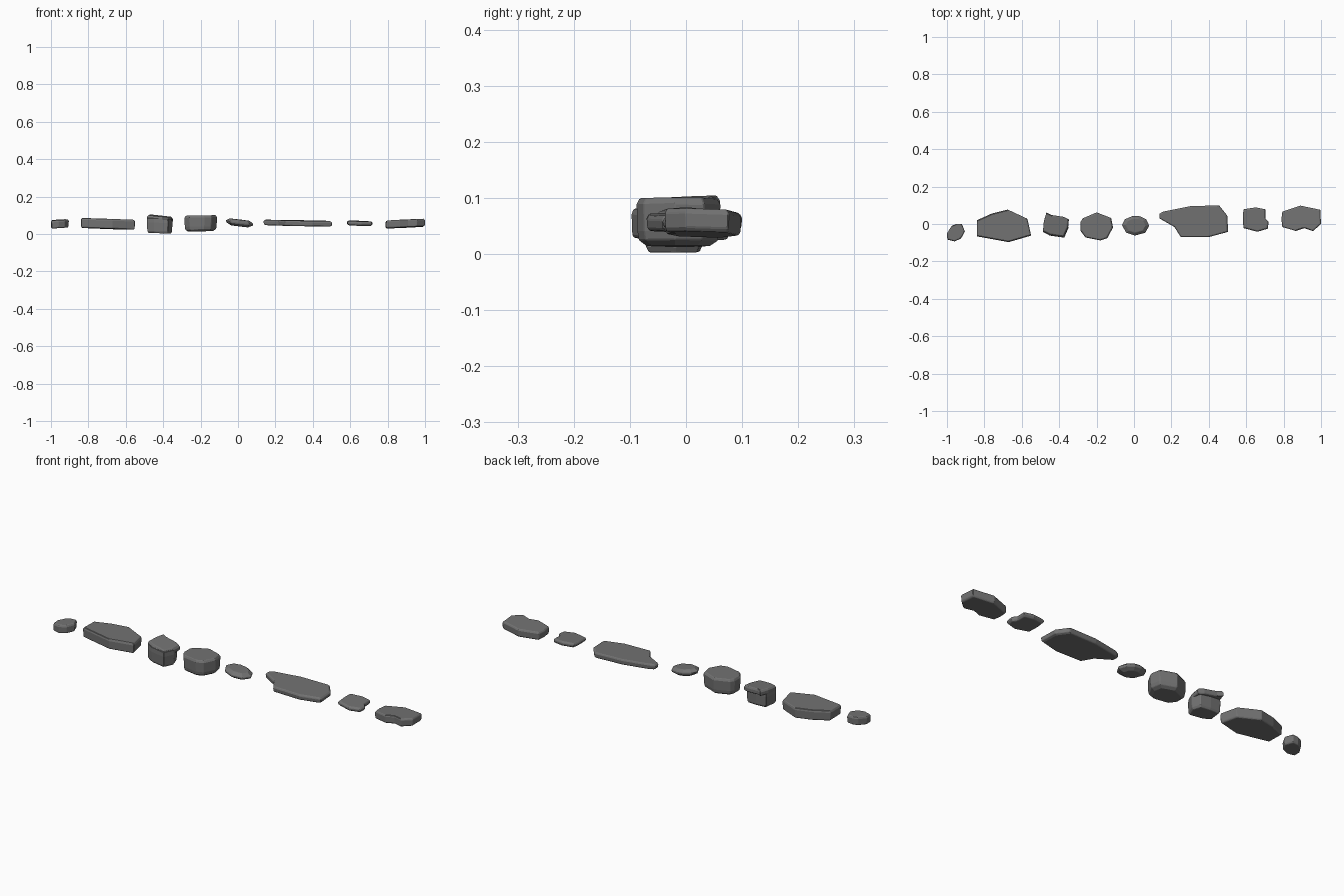
import bpy, bmesh
from mathutils import Vector

# Dark stone colour shared by all rocks
stone = bpy.data.materials.new("dark_stone")
stone.diffuse_color = (0.17, 0.17, 0.17, 1)


def rock(name, outline, rings, tilt=(0, 0), bevel=0.002):
    """Outline in hundredths (x, y); rings are (z, scale), bottom to top."""
    pts = [Vector((x / 100, y / 100)) for x, y in outline]
    c = sum(pts, Vector((0, 0))) / len(pts)
    bm = bmesh.new()
    loops = []
    for z, s in rings:
        loop = []
        for p in pts:
            d = (p - c) * s
            loop.append(bm.verts.new((c.x + d.x, c.y + d.y,
                                      z + tilt[0] * d.x + tilt[1] * d.y)))
        loops.append(loop)
    n = len(pts)
    for a, b in zip(loops, loops[1:]):
        for i in range(n):
            j = (i + 1) % n
            bm.faces.new((a[i], a[j], b[j], b[i]))
    bm.faces.new(loops[0])
    bm.faces.new(loops[-1])
    bmesh.ops.recalc_face_normals(bm, faces=bm.faces)
    me = bpy.data.meshes.new(name)
    bm.to_mesh(me)
    bm.free()
    me.materials.append(stone)
    ob = bpy.data.objects.new(name, me)
    bpy.context.collection.objects.link(ob)
    m = ob.modifiers.new("worn_edges", 'BEVEL')
    m.width, m.segments = bevel, 1
    m.limit_method = 'ANGLE'
    m.angle_limit = 0.6
    return ob


# Small pebble at the left end
rock("small_pebble",
     [(-100, -5), (-97.5, -1), (-95, 0), (-92, 0), (-90.4, -4),
      (-92.5, -7.8), (-96, -9.3), (-99.8, -8.3)],
     [(0.033, 0.9), (0.039, 0.98), (0.066, 1), (0.076, 0.9)], (0.05, 0.04))

# Broad slab
rock("broad_slab",
     [(-84, 2), (-76, 5.6), (-67.5, 7.7), (-57, 2.8), (-55, -6.2),
      (-67, -9.7), (-84, -6.6)],
     [(0.028, 0.95), (0.034, 0.985), (0.07, 1), (0.08, 0.96)], (-0.035, -0.02))

# Tall block: body, with a plate on top overhanging the back
rock("tall_block",
     [(-47.8, 2.8), (-42, 3), (-36.4, 2.4), (-35, -2), (-37.3, -7.3),
      (-45, -6.2), (-48.7, -4.2)],
     [(0.004, 0.88), (0.014, 0.97), (0.06, 1), (0.084, 0.97)], (-0.03, 0))
rock("tall_block_plate",
     [(-46.8, 6.2), (-44, 4.8), (-37.5, 3.8), (-34.8, 2.5), (-35.2, -2),
      (-37.5, -7), (-45, -5.8), (-48.7, -4), (-48.2, 1.5)],
     [(0.068, 0.95), (0.074, 1), (0.087, 0.99), (0.097, 0.89)], (-0.1, 0.06))

# Round block
rock("round_block",
     [(-28.6, 1), (-27.4, 3), (-20, 6.2), (-12.2, 3.2), (-11.2, -2),
      (-14.3, -7.6), (-18, -8.8), (-26, -7.2), (-28.6, -3.6)],
     [(0.014, 0.75), (0.024, 0.94), (0.04, 0.98), (0.088, 1), (0.099, 0.92)],
     (0.02, 0))

# Flat pebble, tilted down to the right
rock("flat_pebble",
     [(-6.5, -0.5), (-5, 2.5), (-1, 4.2), (3, 4.2), (6.6, 2.5), (8.2, -1),
      (6, -4.7), (0.5, -6.2), (-4.2, -4.7)],
     [(0.041, 0.62), (0.054, 0.97), (0.064, 1), (0.077, 0.72)], (-0.12, 0.02))

# Long slab with a tapering left end
rock("long_slab",
     [(13.6, 5.5), (15.5, 6.6), (30, 9.5), (45.5, 10), (49.9, 4.5),
      (50.4, -4.2), (40, -7), (25, -7), (21.5, -1.5), (13.6, 3)],
     [(0.044, 0.93), (0.049, 0.985), (0.065, 1), (0.073, 0.95)], (-0.018, 0.02))

# Thin chip with a notched side
rock("thin_chip",
     [(58.5, 7.9), (65, 8.9), (70.2, 7.9), (70.2, 3), (72, 1), (71.6, -2.5),
      (66, -4.2), (58.5, -2.2), (58.1, 3.5)],
     [(0.045, 0.87), (0.053, 0.98), (0.061, 1), (0.069, 0.9)], (-0.03, 0.03))

# Wide stone at the right end
rock("wide_stone",
     [(79.3, 6.6), (89, 9.8), (99.6, 7.6), (100, 0), (95.7, -3.8),
      (91, -2.2), (86.5, -3.7), (79.3, -1.6), (78.8, 2.5)],
     [(0.035, 0.94), (0.042, 0.99), (0.068, 1), (0.076, 0.94)], (0.05, -0.03))
